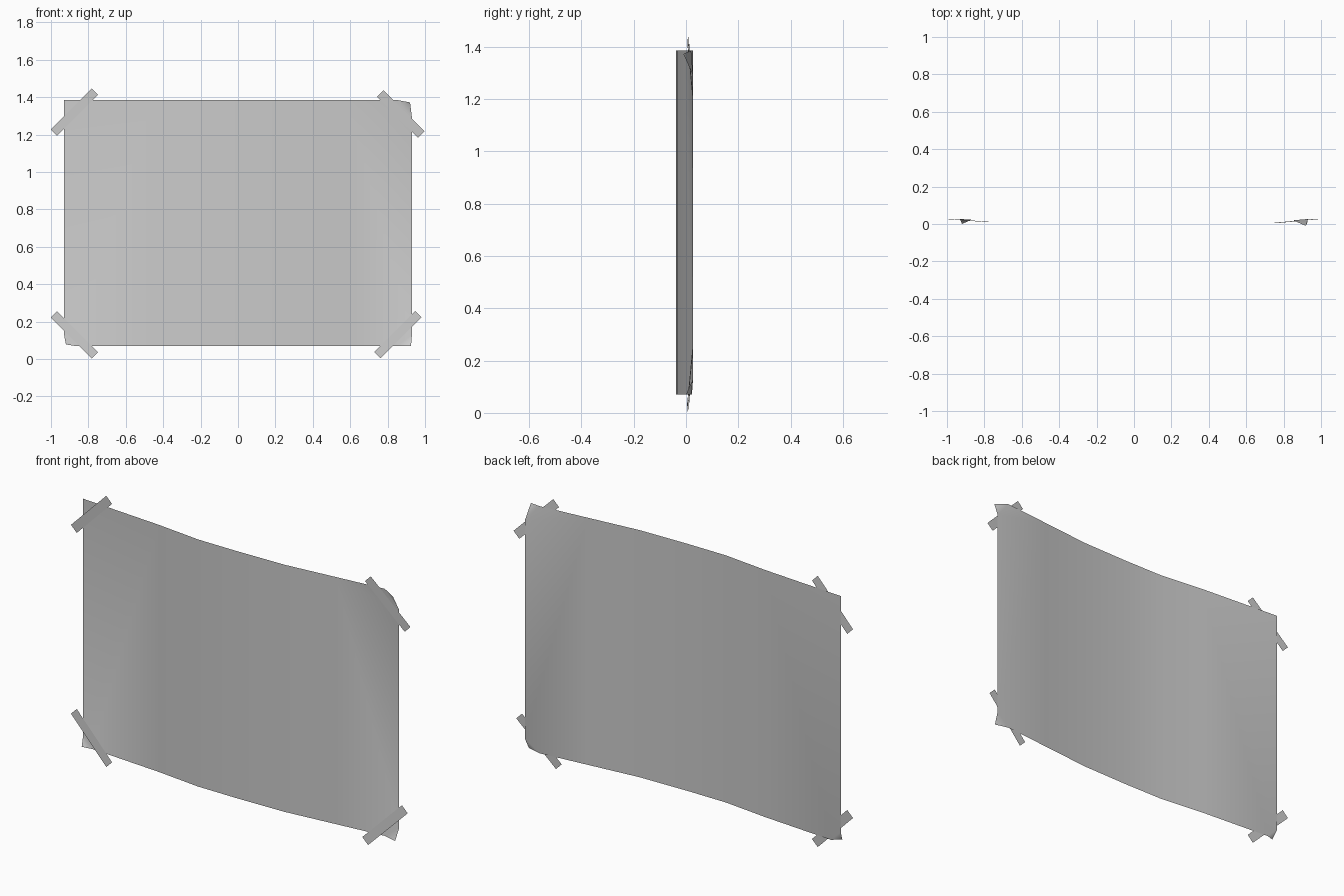
import bpy
import bmesh
import math

cube = bpy.data.objects.get("Cube")
if cube:
    bpy.data.objects.remove(cube)

# Single matte grey
GREY = (0.6, 0.6, 0.6, 1)
mat = bpy.data.materials.new("paper_grey")
mat.use_nodes = True
mat.diffuse_color = GREY
bsdf = next(n for n in mat.node_tree.nodes if n.type == "BSDF_PRINCIPLED")
bsdf.inputs["Base Color"].default_value = GREY
bsdf.inputs["Roughness"].default_value = 0.8

TOP, BOTTOM, SIDE = 1.385, 0.07, 0.93

# Bulge of the sheet: depth at each position across its width
BULGE = [(-0.93, 0.027), (-0.46, -0.008), (-0.21, -0.036), (0.02, -0.038),
         (0.30, -0.033), (0.58, -0.006), (0.93, 0.027)]


def depth(x):
    for (x0, y0), (x1, y1) in zip(BULGE, BULGE[1:]):
        if x <= x1:
            break
    return y0 + (y1 - y0) * (x - x0) / (x1 - x0)


def finish(bm, name):
    mesh = bpy.data.meshes.new(name)
    bm.to_mesh(mesh)
    bm.free()
    mesh.materials.append(mat)
    for poly in mesh.polygons:
        poly.use_smooth = True
    obj = bpy.data.objects.new(name, mesh)
    bpy.context.collection.objects.link(obj)
    return obj


# Paper sheet: upright strips in the middle, fanned creases at both sides
bm = bmesh.new()


def point(x, z, y=None):
    return bm.verts.new((x, depth(x) if y is None else y, z))


columns = [x for x, _ in BULGE[1:-1]]
upper = [point(x, TOP) for x in columns]
lower = [point(x, BOTTOM) for x in columns]
for i in range(len(columns) - 1):
    bm.faces.new((lower[i], lower[i + 1], upper[i + 1], upper[i]))

# Left side with the curled bottom corner
top_left = point(-SIDE, TOP)
left_edge = point(-SIDE, 0.13)
left_base = point(-0.87, BOTTOM)
left_tip = point(-0.92, 0.078, 0.0)
bm.faces.new((top_left, left_edge, upper[0]))
bm.faces.new((left_edge, left_base, upper[0]))
bm.faces.new((left_base, lower[0], upper[0]))
bm.faces.new((left_edge, left_tip, left_base))

# Right side with both corners curled
right_base = point(0.85, BOTTOM)
right_low = point(SIDE, 0.13)
right_high = point(SIDE, 1.29)
right_top = point(0.85, TOP)
low_tip = point(0.925, 0.07, 0.0)
high_tip = point(0.92, 1.372, -0.01)
bm.faces.new((lower[-1], right_base, upper[-1]))
bm.faces.new((right_base, right_low, upper[-1]))
bm.faces.new((right_low, right_high, upper[-1]))
bm.faces.new((right_high, right_top, upper[-1]))
bm.faces.new((right_base, low_tip, right_low))
bm.faces.new((right_high, high_tip, right_top))
finish(bm, "paper_sheet")


# Tape strips: thin diagonal bands lying on the paper at each corner
def tape(name, cx, cz, lean, half_length=0.155, half_width=0.024, steps=4):
    bm = bmesh.new()
    c = math.sqrt(0.5)
    rows = []
    for i in range(steps + 1):
        along = half_length * (2 * i / steps - 1)
        x, z = cx + along * c, cz + along * c * lean
        y = depth(x) - 0.005
        rows.append([bm.verts.new((x - s * half_width * c * lean, y,
                                   z + s * half_width * c)) for s in (-1, 1)])
    for a, b in zip(rows, rows[1:]):
        bm.faces.new((a[0], b[0], b[1], a[1]))
    finish(bm, name)


tape("tape_top_right", -0.875, 1.32, 1)
tape("tape_top_left", 0.87, 1.31, -1)
tape("tape_bottom_right", -0.875, 0.13, -1)
tape("tape_bottom_left", 0.855, 0.13, 1)
